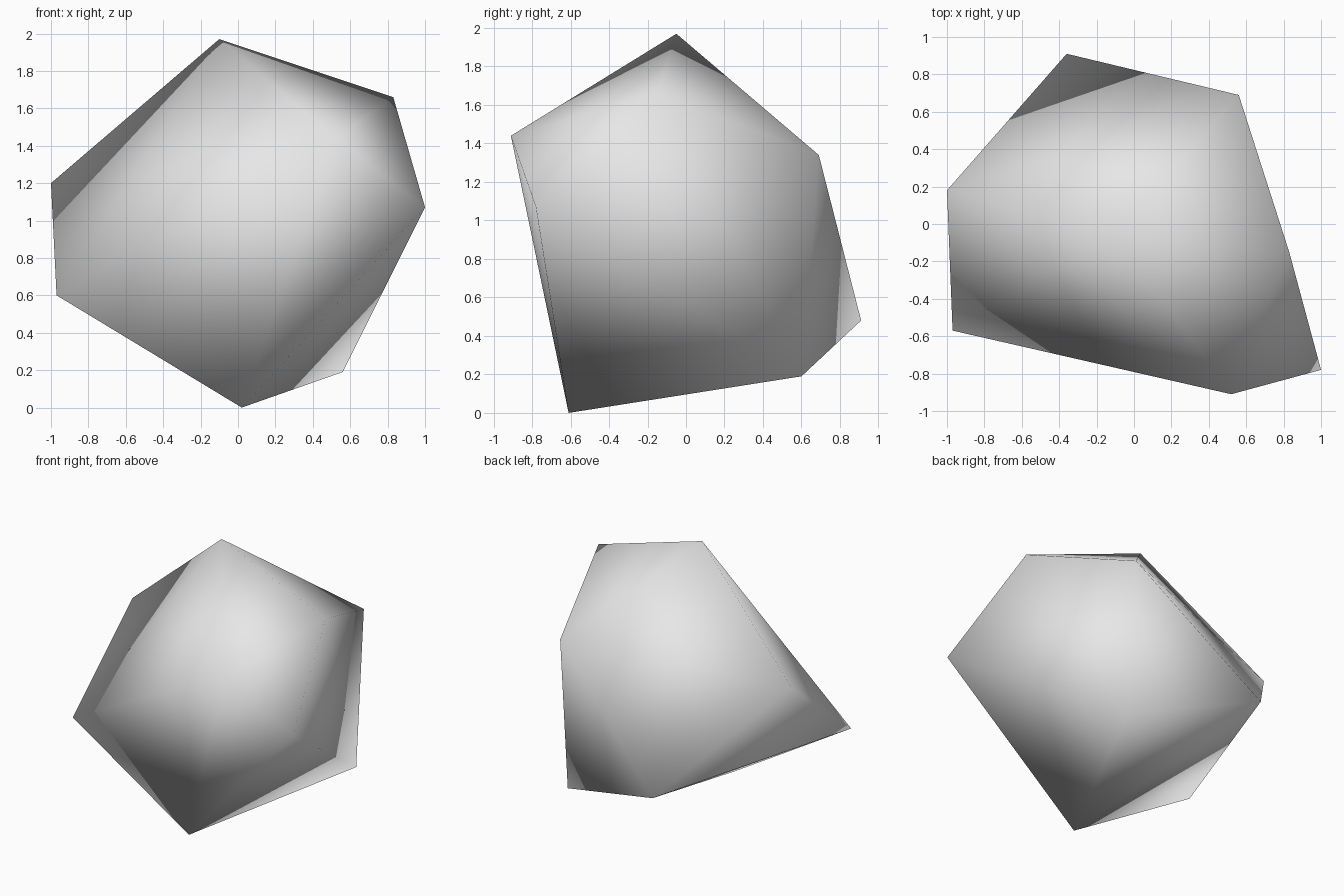
import bpy
import bmesh

# Remove the default cube
cube = bpy.data.objects.get("Cube")
if cube:
    bpy.data.objects.remove(cube, do_unlink=True)

# Plain grey stone
stone = bpy.data.materials.new("light_grey_stone")
stone.use_nodes = True
grey = (0.8, 0.8, 0.8, 1.0)
stone.diffuse_color = grey
for node in stone.node_tree.nodes:
    if node.type == 'BSDF_PRINCIPLED':
        node.inputs["Base Color"].default_value = grey

# Corners of the boulder
peak = (-0.10, -0.05, 1.97)
shoulder = (0.83, -0.15, 1.66)
front_left_tip = (1.00, -0.78, 1.07)
front_brow = (0.52, -0.91, 1.44)
back_left_top = (0.56, 0.69, 1.34)
back_left_foot = (0.56, 0.60, 0.19)
back_tip = (-0.36, 0.91, 0.48)
front_foot = (0.02, -0.61, 0.0)
right_front_tip = (-0.97, -0.57, 0.60)
right_back_tip = (-1.00, 0.18, 1.20)
corners = [peak, shoulder, front_left_tip, front_brow, back_left_top,
           back_left_foot, back_tip, front_foot, right_front_tip, right_back_tip]

# Wrap the corners in a convex skin, with smooth shading
bm = bmesh.new()
for corner in corners:
    bm.verts.new(corner)
bmesh.ops.convex_hull(bm, input=bm.verts[:])
bmesh.ops.recalc_face_normals(bm, faces=bm.faces[:])
for face in bm.faces:
    face.smooth = True

mesh = bpy.data.meshes.new("boulder")
bm.to_mesh(mesh)
bm.free()
mesh.materials.append(stone)
boulder = bpy.data.objects.new("boulder", mesh)
bpy.context.collection.objects.link(boulder)
